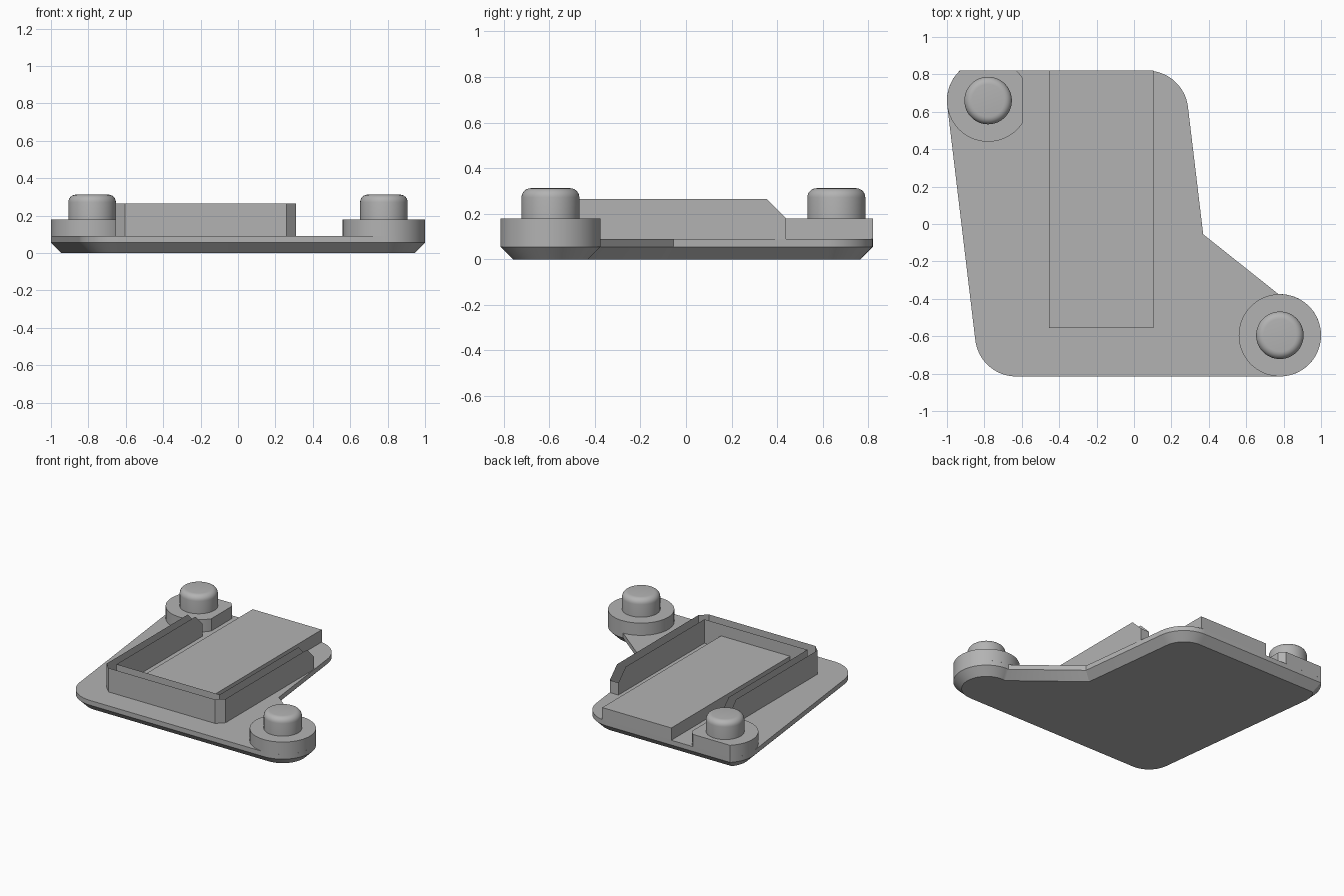
import bpy, bmesh
from math import sin, cos, asin, acos, radians, degrees
from mathutils import Vector

cube = bpy.data.objects.get("Cube")
if cube:
    bpy.data.objects.remove(cube, do_unlink=True)

grey = bpy.data.materials.new("plain_grey")
grey.use_nodes = True
grey.diffuse_color = (0.45, 0.45, 0.45, 1)
grey.node_tree.nodes["Principled BSDF"].inputs["Base Color"].default_value = (0.45, 0.45, 0.45, 1)

R = 0.22                       # shared corner and boss radius
LEFT_BOSS = (0.78, -0.595)
RIGHT_BOSS = (-0.78, 0.66)
PLATE_TOP, BOSS_TOP, WALL_TOP = 0.09, 0.18, 0.265


def arc(centre, r, start, end, steps=20):
    angles = [radians(start + (end - start) * i / steps) for i in range(steps + 1)]
    return [(centre[0] + r * cos(a), centre[1] + r * sin(a)) for a in angles]


def loft(rings):
    """Closed solid through matching outlines, each given as (points, z)."""
    bm = bmesh.new()
    loops = [[bm.verts.new((x, y, z)) for x, y in pts] for pts, z in rings]
    n = len(loops[0])
    for low, high in zip(loops, loops[1:]):
        for i in range(n):
            j = (i + 1) % n
            bm.faces.new((low[i], low[j], high[j], high[i]))
    bm.faces.new(loops[0][::-1])
    bm.faces.new(loops[-1])
    return bm


def finish(bm, name):
    bmesh.ops.recalc_face_normals(bm, faces=bm.faces[:])
    mesh = bpy.data.meshes.new(name)
    bm.to_mesh(mesh)
    bm.free()
    mesh.materials.append(grey)
    obj = bpy.data.objects.new(name, mesh)
    bpy.context.collection.objects.link(obj)
    bpy.ops.object.select_all(action="DESELECT")
    obj.select_set(True)
    bpy.context.view_layer.objects.active = obj
    bpy.ops.object.shade_smooth_by_angle(angle=radians(30))
    return obj


def prism(points, bottom, top):
    return loft([(points, bottom), (points, top)])


def plate_outline(d):
    """Plate outline moved inward by d."""
    r = R - d
    notch = 51.3 + degrees(acos((0.167 - d) / r))
    flat = 180 - degrees(asin((0.16 - d) / r))
    return (arc((-0.63, -0.595), r, 186.8, 270)
            + arc(LEFT_BOSS, r, -90, notch, 32)
            + [(0.37 - 0.943 * d, -0.055 - 0.526 * d)]
            + arc((0.07, 0.60), r, 6.8, 90)
            + arc(RIGHT_BOSS, r, flat, 186.8))


# Base plate with chamfered underside
outer = plate_outline(0)
finish(loft([(plate_outline(0.055), 0), (outer, 0.055), (outer, PLATE_TOP)]), "base_plate")

# Bosses: one full round, one trimmed flat at the back and inner side
finish(prism(arc(LEFT_BOSS, R, 0, 354, 59), PLATE_TOP, BOSS_TOP), "left_boss")
trimmed = arc(RIGHT_BOSS, R, 32.8, 46.7, 3) + arc(RIGHT_BOSS, R, 133.3, 327.2, 36)
finish(prism(trimmed, PLATE_TOP, BOSS_TOP), "right_boss")

# Round studs with softened tops
FILLET = 0.04
for name, centre in (("left_stud", LEFT_BOSS), ("right_stud", RIGHT_BOSS)):
    rings = [(arc(centre, 0.127, 0, 354, 59), BOSS_TOP)]
    for i in range(7):
        a = radians(15 * i)
        r = 0.127 - FILLET * (1 - cos(a))
        rings.append((arc(centre, r, 0, 354, 59), 0.272 + FILLET * sin(a)))
    finish(loft(rings), name)

# Raised central slab
slab = [(-0.455, -0.555), (0.105, -0.555), (0.105, 0.82), (-0.455, 0.82)]
finish(prism(slab, PLATE_TOP, BOSS_TOP), "centre_slab")

# U-shaped wall with chamfered front corners and sloped ends
wall = [(-0.655, 0.44), (-0.655, -0.585), (-0.605, -0.635), (0.26, -0.635), (0.31, -0.585),
        (0.31, 0.44), (0.24, 0.44), (0.24, -0.555), (-0.595, -0.555), (-0.595, 0.44)]
bm = prism(wall, PLATE_TOP, WALL_TOP)
cut = bmesh.ops.bisect_plane(bm, geom=bm.verts[:] + bm.edges[:] + bm.faces[:],
                             plane_co=Vector((0, 0.355, WALL_TOP)),
                             plane_no=Vector((0, 1, 1)), clear_outer=True)
edges = [e for e in cut["geom_cut"] if isinstance(e, bmesh.types.BMEdge)]
bmesh.ops.holes_fill(bm, edges=edges, sides=0)
finish(bm, "u_wall")
